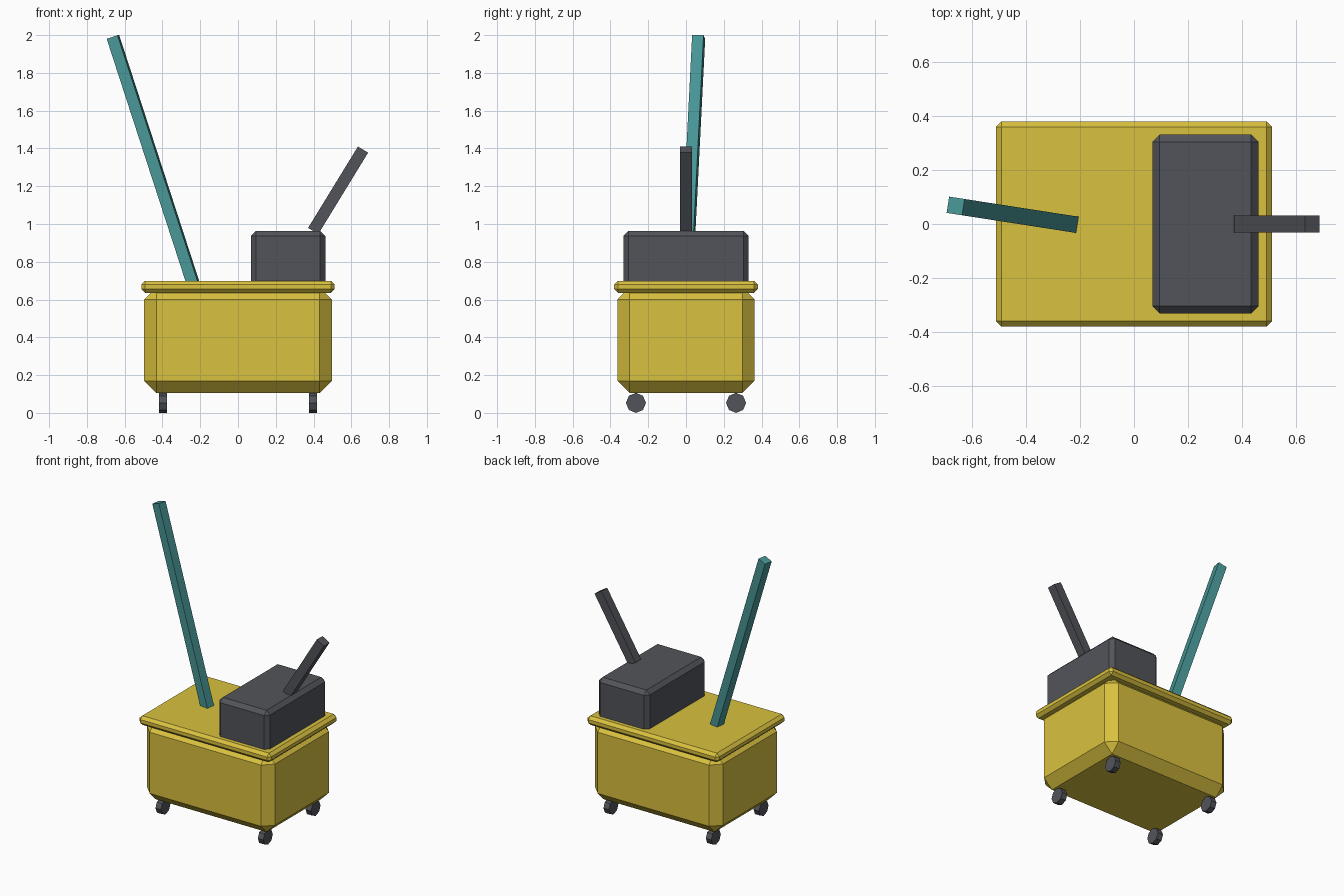
import bpy, bmesh, math
from mathutils import Vector, Matrix

if "Cube" in bpy.data.objects:
    bpy.data.objects.remove(bpy.data.objects["Cube"])


def material(name, rgb):
    m = bpy.data.materials.new(name)
    lin = [((c / 255 + 0.055) / 1.055) ** 2.4 for c in rgb]
    m.diffuse_color = (*lin, 1)
    m.use_nodes = True
    m.node_tree.nodes["Principled BSDF"].inputs["Base Color"].default_value = m.diffuse_color
    return m


YELLOW = material("yellow plastic", (217, 193, 63))
DARK = material("dark grey", (82, 84, 90))
TEAL = material("teal", (72, 150, 150))


def finish(name, bm, mat):
    bmesh.ops.recalc_face_normals(bm, faces=bm.faces)
    mesh = bpy.data.meshes.new(name)
    bm.to_mesh(mesh)
    bm.free()
    mesh.materials.append(mat)
    ob = bpy.data.objects.new(name, mesh)
    bpy.context.collection.objects.link(ob)
    return ob


def box(name, lo, hi, chamfer, mat):
    """Chamfered box between two corners."""
    lo, hi = Vector(lo), Vector(hi)
    bm = bmesh.new()
    bmesh.ops.create_cube(bm, size=1, matrix=Matrix.Translation((lo + hi) / 2)
                          @ Matrix.Diagonal((*(hi - lo), 1)))
    bmesh.ops.bevel(bm, geom=bm.edges[:], offset=chamfer, segments=1,
                    affect='EDGES', profile=0.5)
    return finish(name, bm, mat)


def rod(name, start, end, width, mat):
    """Square rod tilted from start to end, then turned about z."""
    start, end = Vector(start), Vector(end)
    d = end - start
    turn = math.atan(d.y / d.x)
    tilt = math.atan2(math.copysign(math.hypot(d.x, d.y), d.x), d.z)
    bm = bmesh.new()
    bmesh.ops.create_cube(bm, size=1, matrix=Matrix.Translation((start + end) / 2)
                          @ Matrix.Rotation(turn, 4, 'Z') @ Matrix.Rotation(tilt, 4, 'Y')
                          @ Matrix.Diagonal((width, width, d.length, 1)))
    return finish(name, bm, mat)


# Bucket body, rim and wringer
box("bucket_body", (-0.497, -0.363, 0.105), (0.497, 0.363, 0.665), 0.065, YELLOW)
box("bucket_rim", (-0.512, -0.38, 0.635), (0.512, 0.38, 0.699), 0.02, YELLOW)
box("wringer", (0.068, -0.332, 0.66), (0.462, 0.332, 0.964), 0.027, DARK)

# Wringer lever and mop pole
rod("wringer_lever", (0.398, 0, 0.963), (0.662, 0, 1.394), 0.063, DARK)
rod("mop_pole", (-0.236, 0.001, 0.68), (-0.662, 0.067, 1.99), 0.061, TEAL)

# Eight-sided wheels
R = 0.053
for sx, side in ((-1, "left"), (1, "right")):
    for sy, end in ((-1, "front"), (1, "back")):
        bm = bmesh.new()
        bmesh.ops.create_cone(bm, cap_ends=True, segments=8, radius1=R, radius2=R, depth=0.042,
                              matrix=Matrix.Translation((sx * 0.398, sy * 0.265, R))
                              @ Matrix.Rotation(math.pi / 2, 4, 'Y'))
        finish(f"wheel_{end}_{side}", bm, DARK)
